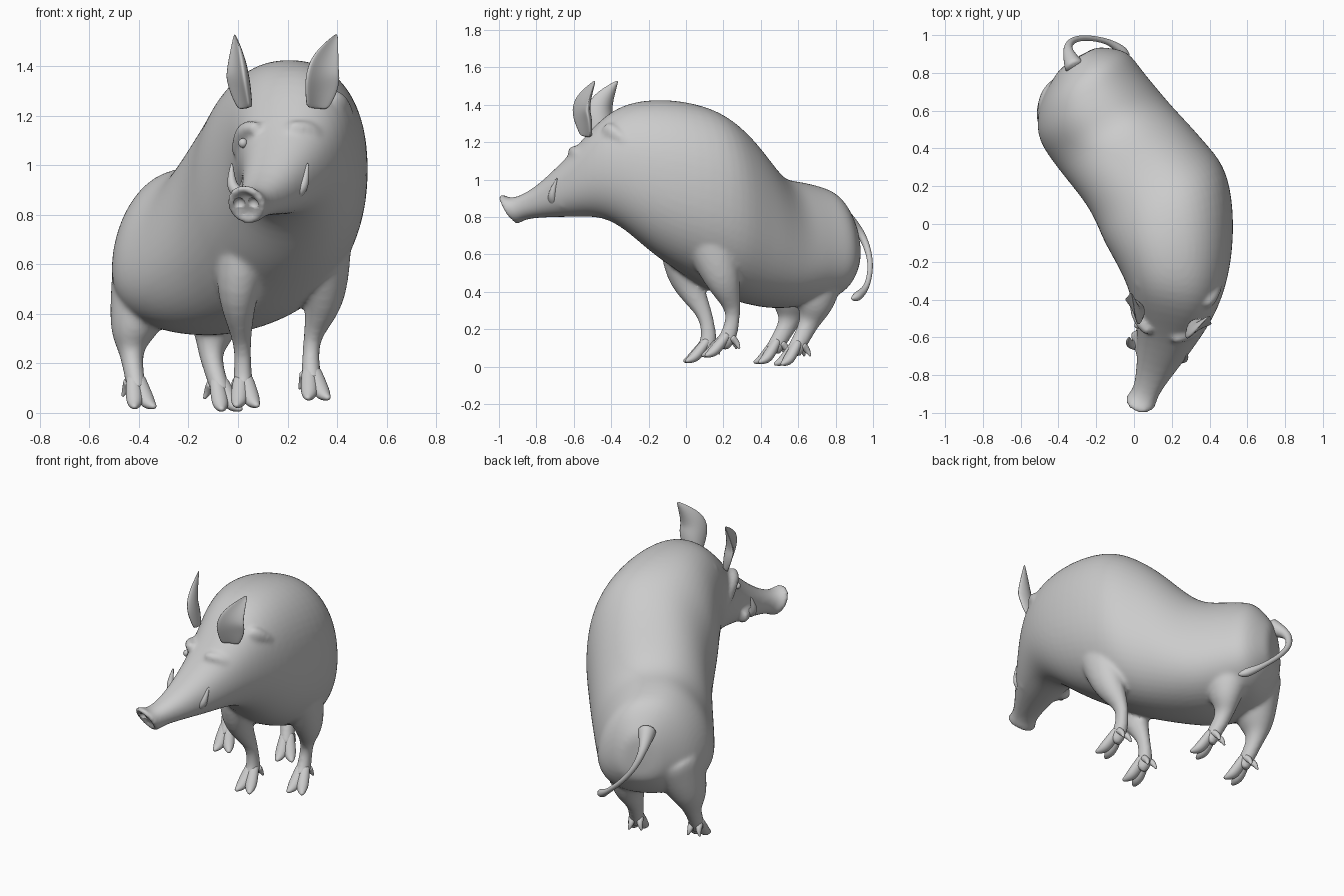
import bpy, bmesh, math
from mathutils import Vector as V

if "Cube" in bpy.data.objects:
    bpy.data.objects.remove(bpy.data.objects["Cube"])


def spline(keys, steps=3):
    """Smooth curve through number tuples of any length."""
    K = [keys[0], *keys, keys[-1]]
    out = []
    for a, b, c, d in zip(K, K[1:], K[2:], K[3:]):
        for s in range(steps):
            t = s / steps
            out.append([q + .5 * t * (r - p + t * (2 * p - 5 * q + 4 * r - e + t * (3 * (q - r) + e - p)))
                        for p, q, r, e in zip(a, b, c, d)])
    return out + [list(keys[-1])]


def skin(bm, loops):
    """Join vertex loops with quads and cap both ends."""
    n = len(loops[0])
    for a, b in zip(loops, loops[1:]):
        for i in range(n):
            j = (i + 1) % n
            bm.faces.new((a[i], a[j], b[j], b[i]))
    bm.faces.new(loops[0][::-1])
    bm.faces.new(loops[-1])


def tube(bm, pts, radii, side=(1, 0, 0), depth=1.0, n=12, cup=0.0):
    """Tapered limb along points; depth scales thickness, cup hollows it."""
    path = spline([(*p, r) for p, r in zip(pts, radii)])
    P = [V(p[:3]) for p in path]
    loops = []
    for i, p in enumerate(path):
        t = (P[min(i + 1, len(P) - 1)] - P[max(i - 1, 0)]).normalized()
        u = V(side)
        u = (u - t * u.dot(t)).normalized() * p[3]
        v = t.cross(u) * depth
        angles = [math.tau * k / n for k in range(n)]
        loops.append([bm.verts.new(P[i] + u * math.cos(a) + v * (math.sin(a) - cup * math.cos(a) ** 2))
                      for a in angles])
    skin(bm, loops)


def finish(name, bm):
    bmesh.ops.recalc_face_normals(bm, faces=bm.faces[:])
    for f in bm.faces:
        f.smooth = True
    me = bpy.data.meshes.new(name)
    bm.to_mesh(me)
    bm.free()
    ob = bpy.data.objects.new(name, me)
    bpy.context.collection.objects.link(ob)
    m = ob.modifiers.new("subdivision", 'SUBSURF')
    m.levels = m.render_levels = 1
    return ob


def part(name, *args, **kw):
    bm = bmesh.new()
    tube(bm, *args, **kw)
    return finish(name, bm)


def ball(name, loc, size):
    bm = bmesh.new()
    bmesh.ops.create_uvsphere(bm, u_segments=12, v_segments=8, radius=size)
    bmesh.ops.translate(bm, vec=loc, verts=bm.verts)
    return finish(name, bm)


# Turned head frame: sideways, forward, height
RIGHT, FWD, UP = V((.96, -.28, 0)), V((-.28, -.96, 0)), V((0, 0, 1))


def head(s, f, z):
    return V((.165, -.52, z)) + RIGHT * s + FWD * f


# Torso, neck and head: x, y, turn, half width, top, bottom
TORSO = [
    (-.30, .885, 31, .10, .77, .52), (-.27, .78, 31, .255, .93, .38),
    (-.225, .63, 31, .32, .985, .33), (-.11, .47, 31, .335, 1.03, .31),
    (.05, .28, 31, .35, 1.26, .35), (.16, .10, 25, .37, 1.39, .43),
    (.21, -.16, 6, .315, 1.43, .59), (.21, -.40, -10, .24, 1.365, .78),
    (.16, -.63, -16, .15, 1.12, .80), (.075, -.86, -16, .075, .915, .79),
    (.035, -.94, -16, .082, .92, .765),
]
body = bmesh.new()
loops = []
for x, y, turn, w, top, bot in spline(TORSO):
    turn = math.radians(turn)
    fwd = V((math.sin(turn), -math.cos(turn), 0))
    u = V((math.cos(turn), math.sin(turn), 0)) * w
    v = UP * (top - bot) / 2 + fwd * max(0, -y - .8) * .35
    pear = .2 * min(1, max(0, (y - .1) / .4))  # hips narrow toward the spine
    loop = []
    for i in range(28):
        c, s = math.cos(math.tau * i / 28), math.sin(math.tau * i / 28)
        c = math.copysign(abs(c) ** .88, c)
        s = math.copysign(abs(s) ** .92, s)
        loop.append(body.verts.new(V((x, y, (top + bot) / 2)) + u * c * (1 - pear * s) + v * s))
    loops.append(loop)
skin(body, loops)

# Legs: hip or shoulder, knee, shin, ankle, foot
LEGS = {
    "front_left": [(.33, .1, .75), (.35, .19, .48), (.3, .25, .3), (.295, .225, .16), (.305, .18, .115)],
    "front_right": [(.05, 0, .78), (0, -.01, .5), (.017, .1, .28), (.02, .12, .13), (.025, .08, .085)],
    "rear_right": [(-.34, .62, .6), (-.42, .57, .35), (-.43, .55, .24), (-.415, .49, .13), (-.405, .46, .08)],
    "rear_left": [(-.13, .68, .58), (-.095, .69, .36), (-.11, .66, .24), (-.08, .6, .12), (-.065, .57, .07)],
}
for name, pts in LEGS.items():
    radii = (.14, .09, .038, .042, .04) if "front" in name else (.18, .105, .052, .042, .04)
    tube(body, pts, radii, depth=1.15)

for s in (-1, 1):
    # Brow and lip bulges blended into the head
    tube(body, [head(s * .17, -.09, 1.05), head(s * .135, .02, 1.14), head(s * .06, .08, 1.15)],
         (.06, .04, .025))
    tube(body, [head(s * .12, .08, .88), head(s * .095, .15, .89), head(s * .06, .22, .89)],
         (.05, .04, .025))
    # Cheek fur swept back
    for i in range(4):
        z, f = 1.27 - i * .09, -.14 - .02 * (i % 2)
        tube(body, [head(s * .17, f, z), head(s * .2, f - .05, z - .02), head(s * .23, f - .14, z - .07)],
             (.04, .05, .015), side=UP, depth=.7, n=8)

# Mane tufts along the crown
for i in range(4):
    x, y = .11 + i * .08, -.33 + .03 * (i % 2)
    z = 1.36 - 3 * (x - .22) ** 2
    tube(body, [(x, y, z), (x, y + .07, z + .02), (x, y + .17, z + .03)],
         (.04, .045, .012), depth=.6, n=8)

# Snout rim around a tilted disc
tilt = V((-.15, -.5, .8)).normalized()
disc = V((.035, -.942, .843))
rim = []
for i in range(20):
    a = math.tau * i / 20
    d = RIGHT * math.cos(a) * .066 + tilt * math.sin(a) * .076
    r = d.normalized()
    rim.append([body.verts.new(disc + d + (r * math.cos(k * math.pi / 3)
                + RIGHT.cross(tilt) * math.sin(k * math.pi / 3)) * .02) for k in range(6)])
for p, q in zip(rim, rim[1:] + rim[:1]):
    for k in range(6):
        j = (k + 1) % 6
        body.faces.new((p[k], p[j], q[j], q[k]))

ob = finish("body", body)
m = ob.modifiers.new("blend", 'REMESH')
m.mode = 'VOXEL'
m.voxel_size = .012
m.use_smooth_shade = True
m = ob.modifiers.new("soften", 'SMOOTH')
m.factor, m.iterations = .5, 9

# Nostrils cut into the disc
for s in (-1, 1):
    cut = ball("nostril_cutter", disc + RIGHT * s * .028 + FWD * .012, .026)
    cut.hide_render = cut.hide_viewport = True
    m = ob.modifiers.new("nostril", 'BOOLEAN')
    m.operation, m.object = 'DIFFERENCE', cut

# Cloven toes and dewclaws follow each foot's heading
for name, pts in LEGS.items():
    ankle, foot = V(pts[-2]), V(pts[-1])
    ahead = foot - ankle
    ahead.z = 0
    ahead.normalize()
    side = ahead.cross(UP)
    for k in (-1, 1):
        tip = foot + ahead * .09 + side * k * .045 - UP * .057
        mid = foot + ahead * .035 + side * k * .025 - UP * .03
        part(name + "_toe", [ankle + UP * .02 + side * k * .008, mid, tip],
             (.03, .036, .008), side=side, depth=.85)
        claw = ankle + side * k * .025 - ahead * .01
        part(name + "_dewclaw", [claw, claw - ahead * .03 - UP * .03,
                                 claw - ahead * .045 + side * k * .012 - UP * .065],
             (.022, .018, .005), side=side, n=8)

# Paired ears, tusks and eyes, mirrored across the head
for s, name in ((1, "left"), (-1, "right")):
    out = (RIGHT * .68 - FWD * .73 * s).normalized()
    part(name + "_ear", [head(s * .14, -.04, 1.23), head(s * .155, -.035, 1.31),
                         head(s * .17, -.03, 1.4), head(s * .215, -.1, 1.53)],
         (.05, .078, .075, .005), side=out, depth=.3, cup=1.3)
    part(name + "_tusk", [head(s * .11, .16, .88), head(s * .15, .16, .92), head(s * .16, .13, 1.01)],
         (.03, .024, .004), n=8)
    ball(name + "_eye", head(s * .135, .055, 1.09), .02)

# Curled tail with tuft
part("tail", [(-.31, .82, .81), (-.35, .92, .73), (-.325, .97, .63), (-.25, .985, .53),
              (-.14, .965, .43), (-.06, .915, .375), (-.025, .885, .365)],
     (.06, .027, .018, .015, .016, .026, .006), side=(.7, -.2, .7))
